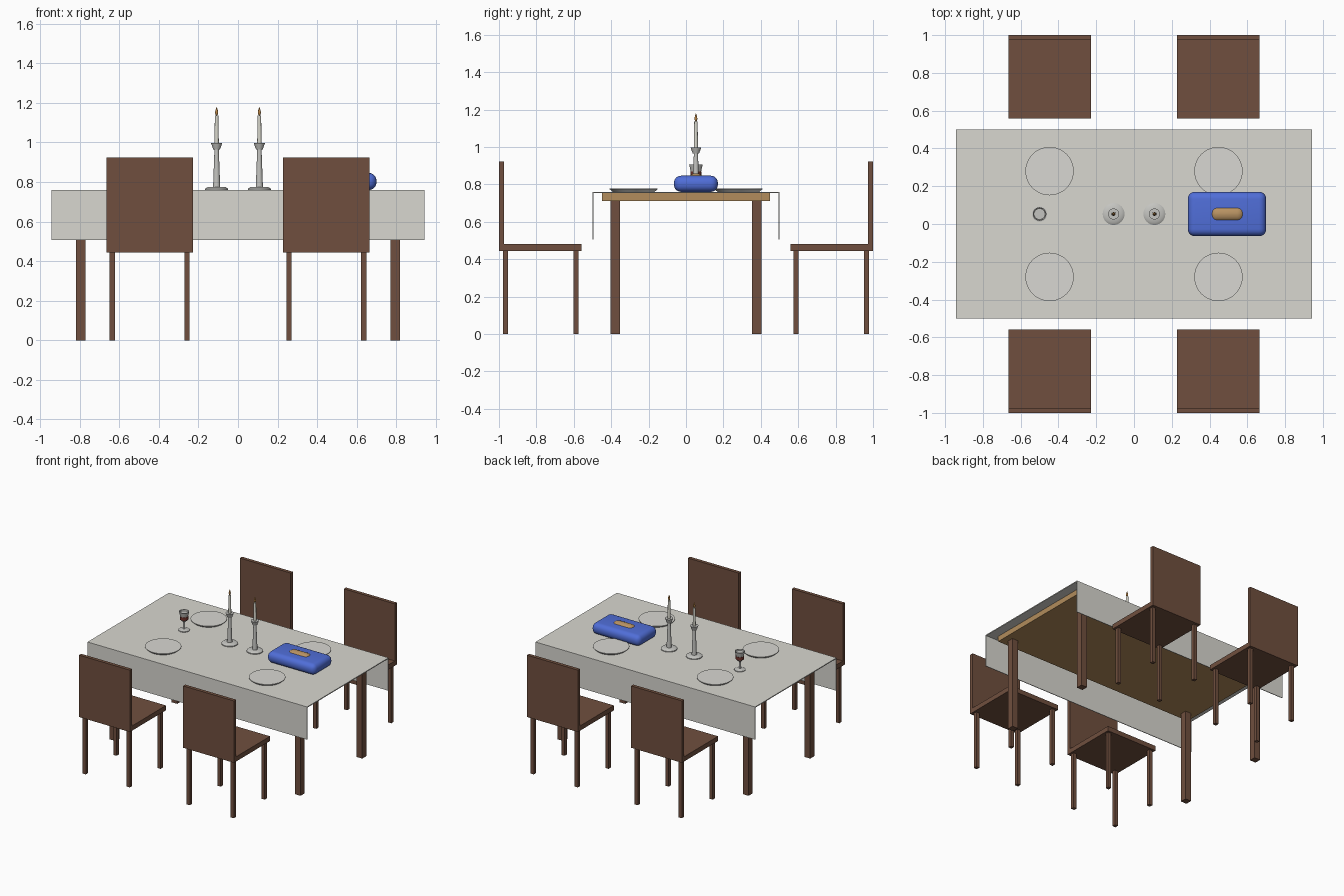
import bpy, bmesh, math

cube = bpy.data.objects.get("Cube")
if cube:
    bpy.data.objects.remove(cube, do_unlink=True)


def material(name, r, g, b):
    """Flat material from 0-255 display values."""
    lin = [((c / 255 + 0.055) / 1.055) ** 2.4 for c in (r, g, b)] + [1.0]
    m = bpy.data.materials.new(name)
    m.use_nodes = True
    m.diffuse_color = lin
    m.node_tree.nodes["Principled BSDF"].inputs["Base Color"].default_value = lin
    return m


WOOD = material("dark wood", 112, 79, 62)
OAK = material("light wood", 178, 140, 92)
LINEN = material("linen", 216, 215, 208)
CHINA = material("china", 216, 215, 210)
SILVER = material("silver", 196, 196, 192)
WAX = material("wax", 216, 215, 204)
BLUE = material("blue cloth", 80, 110, 216)
CRUST = material("bread crust", 184, 146, 98)
WINE = material("wine", 112, 50, 42)
FLAME = material("flame", 190, 135, 70)


def finish(bm, name, mat, smooth=False):
    bmesh.ops.recalc_face_normals(bm, faces=bm.faces)
    mesh = bpy.data.meshes.new(name)
    bm.to_mesh(mesh)
    bm.free()
    mesh.materials.append(mat)
    obj = bpy.data.objects.new(name, mesh)
    bpy.context.collection.objects.link(obj)
    if smooth:
        bpy.ops.object.select_all(action="DESELECT")
        obj.select_set(True)
        bpy.context.view_layer.objects.active = obj
        bpy.ops.object.shade_smooth_by_angle(angle=math.radians(35))
    return obj


def box(name, mat, x, y, z, bevel=0):
    """Box from (low, high) ranges, with optional rounded edges."""
    bm = bmesh.new()
    bmesh.ops.create_cube(bm, size=1)
    for v in bm.verts:
        v.co = [lo + (c + 0.5) * (hi - lo) for c, (lo, hi) in zip(v.co, (x, y, z))]
    if bevel:
        bmesh.ops.bevel(bm, geom=bm.edges[:], offset=bevel, segments=5,
                        profile=0.5, affect="EDGES")
    return finish(bm, name, mat, bool(bevel))


def around(c, w):
    return (c - w / 2, c + w / 2)


def lathe(name, mat, x, y, z, profile, steps=32):
    """Turn a (radius, height) profile about a vertical axis."""
    bm = bmesh.new()
    pts = [bm.verts.new((r, 0, h)) for r, h in profile]
    edges = [bm.edges.new(p) for p in zip(pts, pts[1:])]
    bmesh.ops.spin(bm, geom=pts + edges, cent=(0, 0, 0), axis=(0, 0, 1),
                   angle=math.tau, steps=steps)
    bmesh.ops.remove_doubles(bm, verts=bm.verts, dist=1e-5)
    bmesh.ops.translate(bm, verts=bm.verts, vec=(x, y, z))
    return finish(bm, name, mat, True)


# Table
box("tabletop", OAK, (-0.87, 0.87), (-0.45, 0.45), (0.712, 0.753))
for sx in (-1, 1):
    for sy in (-1, 1):
        box("table_leg", WOOD, around(sx * 0.795, 0.05), around(sy * 0.378, 0.05), (0, 0.712))

# Tablecloth with a drop along the front and back
TOP = 0.76
box("tablecloth_top", LINEN, (-0.943, 0.943), (-0.5, 0.5), (0.753, TOP))
for sy in (-1, 1):
    box("tablecloth_drop", LINEN, (-0.943, 0.943), around(sy * 0.4975, 0.005), (0.506, 0.756))

# Chairs and plates, one at each place
for sx in (-1, 1):
    for sy in (-1, 1):
        cx, cy = sx * 0.447, sy * 0.776
        box("chair_seat", WOOD, around(cx, 0.437), around(cy, 0.437), (0.443, 0.48))
        box("chair_back", WOOD, around(cx, 0.437), around(sy * 0.9865, 0.027), (0.443, 0.923))
        for lx in (-1, 1):
            for ly in (-1, 1):
                box("chair_leg", WOOD, around(cx + lx * 0.189, 0.027),
                    around(cy + ly * 0.189, 0.027), (0, 0.443))
        lathe("plate", CHINA, cx, sy * 0.28, TOP,
              [(0, 0), (0.112, 0), (0.128, 0.014), (0.128, 0.017), (0, 0.017)], 48)

# Candlesticks
MID = 0.053
for sx in (-1, 1):
    x = sx * 0.108
    lathe("candlestick", SILVER, x, MID, TOP,
          [(0, 0), (0.058, 0), (0.058, 0.006), (0.045, 0.015), (0.018, 0.015),
           (0.011, 0.205), (0.017, 0.205), (0.029, 0.238), (0, 0.238)])
    lathe("candle", WAX, x, MID, TOP + 0.238,
          [(0, 0), (0.011, 0), (0.009, 0.138), (0, 0.138)], 20)
    lathe("candle_flame", FLAME, x, MID, TOP + 0.374,
          [(0, 0), (0.006, 0.008), (0.008, 0.018), (0.005, 0.032), (0, 0.046)], 16)

# Goblet with a band of wine showing
lathe("goblet", SILVER, -0.5, MID, TOP,
      [(0, 0), (0.04, 0), (0.04, 0.005), (0.008, 0.012), (0.008, 0.065),
       (0.02, 0.075), (0.036, 0.145), (0.031, 0.145), (0.029, 0.135), (0, 0.135)])
lathe("goblet_wine", WINE, -0.5, MID, TOP + 0.085,
      [(0, 0), (0.03, 0), (0.03, 0.024), (0, 0.024)])

# Covered loaf
box("bread_cover", BLUE, (0.285, 0.70), around(MID, 0.235), (TOP, 0.846), 0.038)
box("bread_loaf", CRUST, (0.402, 0.586), around(MID, 0.086), (0.774, 0.859), 0.04)
